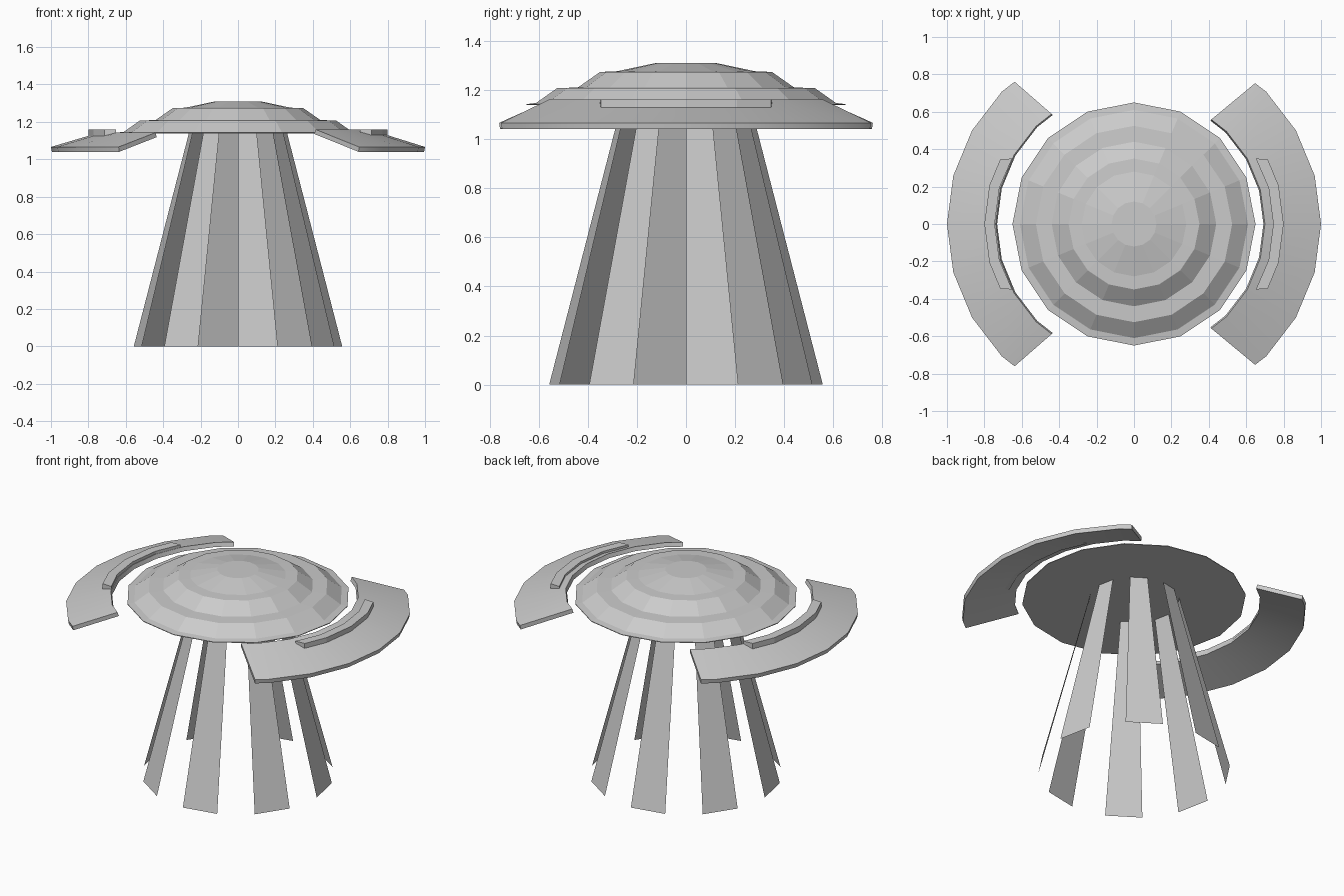
import bpy
from math import radians, cos, sin, pi

if "Cube" in bpy.data.objects:
    bpy.data.objects.remove(bpy.data.objects["Cube"])


def make(name, verts, faces):
    mesh = bpy.data.meshes.new(name)
    mesh.from_pydata(verts, [], faces)
    mesh.update()
    obj = bpy.data.objects.new(name, mesh)
    bpy.context.collection.objects.link(obj)
    return obj


def polar(r, deg, z):
    return (r * cos(radians(deg)), r * sin(radians(deg)), z)


def lathe(name, profile, n):
    """Spin an (r, z) profile into a closed, flat-faced solid."""
    verts = [polar(r, 360 * i / n, z) for r, z in profile for i in range(n)]
    faces = [(k * n + i, k * n + (i + 1) % n, (k + 1) * n + (i + 1) % n, (k + 1) * n + i)
             for k in range(len(profile) - 1) for i in range(n)]
    last = (len(profile) - 1) * n
    faces += [tuple(reversed(range(n))), tuple(range(last, last + n))]
    return make(name, verts, faces)


def arc_bar(name, section, inner_end, outer_end, limit, turn):
    """Sweep (inner bottom, outer bottom, outer top, inner top) along an arc
    in 15 degree steps; the end cuts use separate inner and outer angles."""
    mids = list(range(-limit, limit + 1, 15))
    inner = [-inner_end] + mids + [inner_end]
    outer = [-outer_end] + mids + [outer_end]
    verts = []
    for i, (a_in, a_out) in enumerate(zip(inner, outer)):
        s = 0.993 if i in (0, len(inner) - 1) else 1
        for (r, z), a in zip(section, (a_in, a_out, a_out, a_in)):
            verts.append(polar(r * s, a + turn, z))
    faces = [(4 * i + j, 4 * i + (j + 1) % 4, 4 * i + 4 + (j + 1) % 4, 4 * i + 4 + j)[::-1]
             for i in range(len(inner) - 1) for j in range(4)]
    e = len(verts) - 4
    faces += [(0, 1, 2, 3), (e + 3, e + 2, e + 1, e)]
    return make(name, verts, faces)


def smooth(obj):
    bpy.ops.object.select_all(action='DESELECT')
    obj.select_set(True)
    bpy.context.view_layer.objects.active = obj
    bpy.ops.object.shade_smooth_by_angle(angle=radians(30))


# Stepped saucer hull
lathe("saucer_hull", [(0.65, 1.138), (0.65, 1.142), (0.61, 1.147), (0.525, 1.207), (0.44, 1.21),
                      (0.35, 1.273), (0.28, 1.276), (0.12, 1.31)], 16)

# Curved side wings, each with a raised rail
for side, turn, r_in, z_in, a_in, a_out in (("right", 0, 0.70, 1.16, 53.5, 49.3),
                                            ("left", 180, 0.74, 1.143, 53.2, 50)):
    wing = arc_bar(side + "_wing", [(r_in - 0.008, z_in - 0.025), (0.995, 1.04),
                                    (1.0, 1.066), (r_in, z_in)], a_in, a_out, 45, turn)
    smooth(wing)
    arc_bar(side + "_rail", [(0.745, 1.115), (0.80, 1.105), (0.80, 1.16), (0.745, 1.16)],
            28.2, 25.9, 15, turn)

# Light beams: every other face of a 16-sided cone
for i in range(8):
    a = i * 45
    make(f"beam_{i + 1}", [polar(0.557, a, 0), polar(0.557, a + 22.5, 0),
                           polar(0.263, a + 22.5, 1.138), polar(0.263, a, 1.138)], [(0, 1, 2, 3)])
